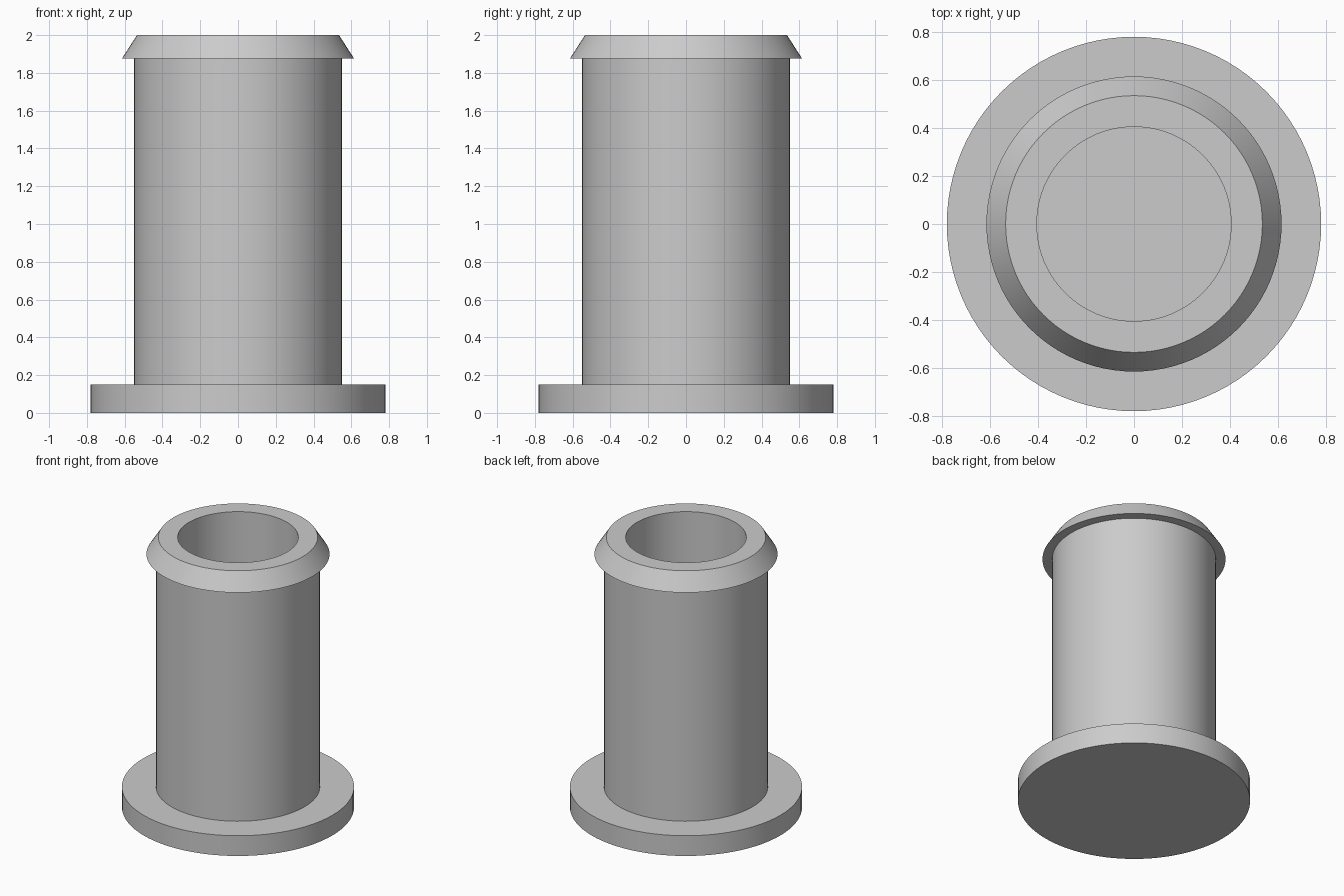
import bpy, bmesh, math

if "Cube" in bpy.data.objects:
    bpy.data.objects.remove(bpy.data.objects["Cube"], do_unlink=True)

SIDES = 96

grey = bpy.data.materials.new("light_grey")
grey.use_nodes = True
colour = (0.6, 0.6, 0.6, 1)
grey.diffuse_color = colour
grey.node_tree.nodes["Principled BSDF"].inputs["Base Color"].default_value = colour


def lathe(name, profile):
    """Spin a (radius, height) profile that starts and ends on the axis."""
    bm = bmesh.new()
    verts = [bm.verts.new((r, 0, z)) for r, z in profile]
    edges = [bm.edges.new(pair) for pair in zip(verts, verts[1:])]
    bmesh.ops.spin(bm, geom=verts + edges, cent=(0, 0, 0), axis=(0, 0, 1),
                   angle=math.tau, steps=SIDES, use_duplicate=False)
    bmesh.ops.remove_doubles(bm, verts=bm.verts, dist=1e-4)
    bmesh.ops.recalc_face_normals(bm, faces=bm.faces)
    mesh = bpy.data.meshes.new(name)
    bm.to_mesh(mesh)
    bm.free()
    mesh.materials.append(grey)
    obj = bpy.data.objects.new(name, mesh)
    bpy.context.collection.objects.link(obj)
    bpy.ops.object.select_all(action="DESELECT")
    obj.select_set(True)
    bpy.context.view_layer.objects.active = obj
    bpy.ops.object.shade_smooth_by_angle(angle=math.radians(25))


# One hollow turned body: flange, barrel, tapered lip and blind bore
lathe("flanged_bushing", [
    (0, 0), (0.78, 0), (0.78, 0.15),          # base flange
    (0.55, 0.15), (0.55, 1.875),              # barrel
    (0.615, 1.875), (0.535, 2),               # tapered lip
    (0.405, 2), (0.405, 0.15), (0, 0.15),     # bore and its floor
])
